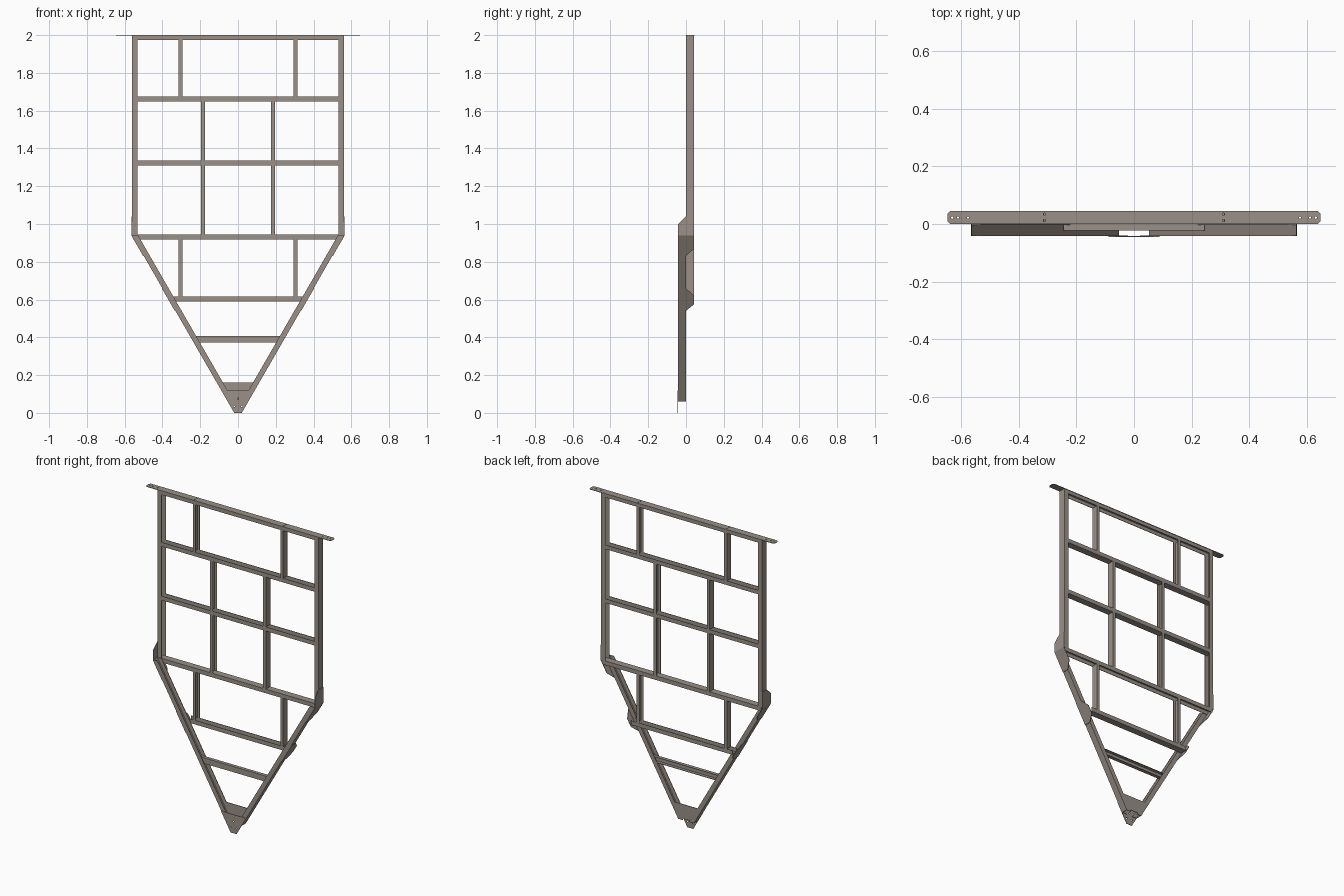
import bpy, bmesh, math
from mathutils import Vector, Matrix

if "Cube" in bpy.data.objects:
    bpy.data.objects.remove(bpy.data.objects["Cube"])

T = 0.003            # sheet thickness
D = 0.043            # channel depth
steel = bpy.data.materials.new("warm grey steel")
steel.diffuse_color = (0.32, 0.28, 0.245, 1)
steel.use_nodes = True
steel.node_tree.nodes["Principled BSDF"].inputs["Base Color"].default_value = steel.diffuse_color


def rail_x(z):
    """Outer x of the slanted rails at height z."""
    return 0.02 + 0.545 * z / 0.945


def make(name, prisms):
    """Object from prisms, each a polygon plus an extrusion vector."""
    bm = bmesh.new()
    for pts, vec in prisms:
        a = [bm.verts.new(p) for p in pts]
        b = [bm.verts.new(Vector(p) + Vector(vec)) for p in pts]
        n = len(a)
        bm.faces.new(a)
        bm.faces.new(b[::-1])
        for i in range(n):
            bm.faces.new((a[i], b[i], b[(i + 1) % n], a[(i + 1) % n]))
    bmesh.ops.recalc_face_normals(bm, faces=bm.faces[:])
    me = bpy.data.meshes.new(name)
    bm.to_mesh(me)
    bm.free()
    me.materials.append(steel)
    ob = bpy.data.objects.new(name, me)
    bpy.context.collection.objects.link(ob)
    return ob


def channel(name, start, vec, lip, y0=0.0, depth=D, t=T):
    """C-channel: web at start, flanges reaching along lip, swept by vec."""
    s, l = Vector(start), Vector(lip)
    w = l.normalized() * t
    y = lambda v: Vector((0, v, 0))
    a, b = y0, y0 + depth
    pts = [s + y(a), s + l + y(a), s + l + y(a + T), s + w + y(a + T),
           s + w + y(b - T), s + l + y(b - T), s + l + y(b), s + y(b)]
    return make(name, [(pts, vec)])


def punch(ob, holes, axis):
    """Bolt holes through a plate."""
    bm = bmesh.new()
    for p in holes:
        m = Matrix.Translation(p)
        if axis == 'Y':
            m = m @ Matrix.Rotation(math.pi / 2, 4, 'X')
        bmesh.ops.create_cone(bm, cap_ends=True, segments=10, radius1=0.004,
                              radius2=0.004, depth=0.012, matrix=m)
    me = bpy.data.meshes.new("hole_cutter")
    bm.to_mesh(me)
    bm.free()
    cut = bpy.data.objects.new("hole_cutter", me)
    bpy.context.collection.objects.link(cut)
    cut.hide_render = True
    cut.hide_viewport = True
    cut.display_type = 'WIRE'
    mod = ob.modifiers.new("holes", 'BOOLEAN')
    mod.operation = 'DIFFERENCE'
    mod.object = cut


# Top beam: long eared web plate with two flanges hanging from it
e, c = 0.647, 0.01
ears = [(-e, c), (-e + c, 0), (e - c, 0), (e, c),
        (e, D + .002 - c), (e - c, D + .002), (-e + c, D + .002), (-e, D + .002 - c)]
top = make("top_beam_web", [([(x, y, 2 - T) for x, y in ears], (0, 0, T))])
punch(top, [(s * x, y, 2 - T / 2) for s in (-1, 1)
            for x, y in ((.61, .022), (.575, .022), (.63, .022), (.31, .012), (.31, .034))], 'Z')
for name, y in (("top_beam_front_flange", 0), ("top_beam_back_flange", D - T)):
    make(name, [([(-.56, y, 1.975), (.56, y, 1.975), (.56, y, 2 - T), (-.56, y, 2 - T)],
                 (0, T, 0))])

# Horizontal cross members: web height, half width, flange direction
H = 0.026
for name, z, hw, d in (("upper_cross_member", 1.649, .56, 1),
                       ("middle_cross_member", 1.31, .56, 1),
                       ("shoulder_cross_member", .944, .555, -1),
                       ("lower_cross_member", .589, .355, 1)):
    channel(name, (-hw, 0, z), (2 * hw, 0, 0), (0, 0, d * H))

# Front brace near the nose, channel opening backwards
y0, y1, z0, z1 = -.022, 0, .372, .408
brace = make("nose_brace", [
    ([(-rail_x(z0) + .01, y0, z0), (rail_x(z0) - .01, y0, z0),
      (rail_x(z1) - .01, y0, z1), (-rail_x(z1) + .01, y0, z1)], (0, T, 0)),
    ([(-.245, y0 + T, z1 - T), (.245, y0 + T, z1 - T),
      (.245, y1, z1 - T), (-.245, y1, z1 - T)], (0, 0, T)),
    ([(-.225, y0 + T, z0), (.225, y0 + T, z0),
      (.225, y1, z0), (-.225, y1, z0)], (0, 0, T))])

for s, side in ((-1, "left"), (1, "right")):
    # Upright side rails and slanted nose rails, both opening inwards
    channel(side + "_side_rail", (s * .562, 0, .94), (0, 0, 1.057), (-s * .03, 0, 0))
    a, b = .06, .943
    channel(side + "_slanted_rail", (s * rail_x(a), -.042, a),
            (s * (rail_x(b) - rail_x(a)), 0, b - a), (-s * .033, 0, 0),
            y0=0, depth=.042, t=T * 1.15)

    # Short uprights between the cross members
    for name, x, z, h in (("top_post", .315, 1.675, .3),
                          ("upper_post", .195, 1.336, .313),
                          ("lower_post", .195, .944, .366),
                          ("shoulder_post", .315, .615, .306)):
        channel(side + "_" + name, (s * x, 0, z), (0, 0, h), (-s * .02, 0, 0))

    # Bent shoulder gusset and flat joint gusset on the outer faces
    upper = [(-.042, .94), (D, .94), (D, 1.04), (0, 1.04), (-.042, 1.0)]
    lower = [(-.042, .94), (D, .94), (D, .87), (0, .83), (-.042, .83)]
    joint = [(-.042, .66), (0, .66), (D, .62), (D, .575), (0, .54), (-.042, .54)]
    out = (s * T, 0, 0)
    make(side + "_shoulder_gusset", [
        ([(s * .562, y, z) for y, z in upper], out),
        ([(s * rail_x(z), y, z) for y, z in lower], out)])
    make(side + "_joint_gusset", [([(s * rail_x(z), y, z) for y, z in joint], out)])


def nose_plate(name, z0, z1, y):
    a, b = rail_x(z0), rail_x(z1)
    return make(name, [([(-a, y, z0), (a, y, z0), (b, y, z1), (-b, y, z1)], (0, T, 0))])


# Nose plates in front of and behind the rail ends
front = nose_plate("front_nose_plate", 0, .118, -.045)
punch(front, [(0, -.0435, .075), (-.02, -.0435, .035), (.02, -.0435, .035)], 'Y')
nose_plate("back_nose_plate", .07, .16, -T)
